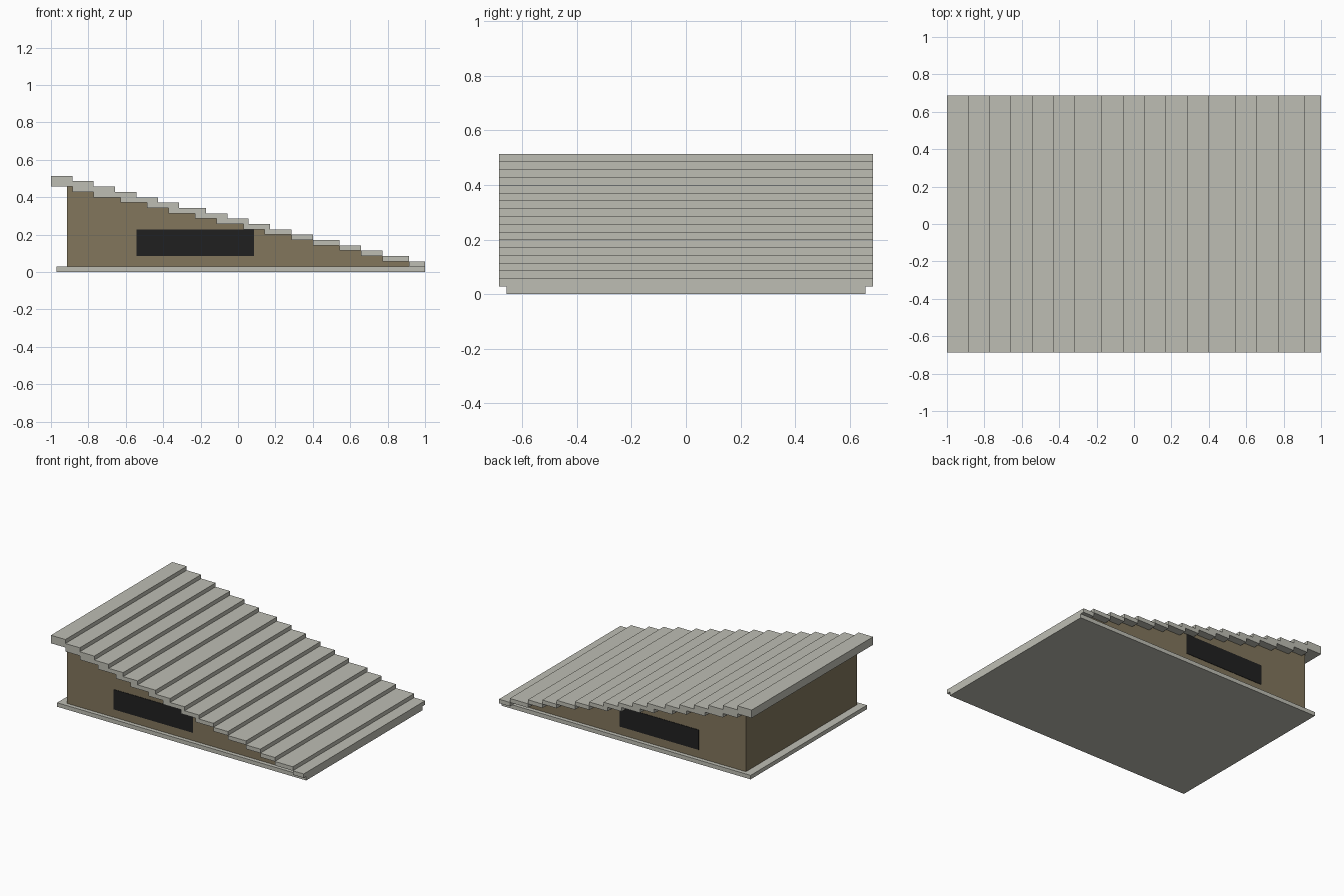
import bpy
import bmesh

U = 1 / 35          # grid unit of the model
COLUMNS = 70        # overall length in units
LAYERS = 17         # number of roof planks


def make_material(name, rgb):
    mat = bpy.data.materials.new(name)
    mat.use_nodes = True
    colour = (*rgb, 1.0)
    mat.diffuse_color = colour
    bsdf = next(n for n in mat.node_tree.nodes if n.type == 'BSDF_PRINCIPLED')
    bsdf.inputs['Base Color'].default_value = colour
    bsdf.inputs['Roughness'].default_value = 0.9
    return mat


def make_prism(name, profile, y0, y1, mat):
    """Extrude an x-z outline, given in grid units, from y0 to y1."""
    bm = bmesh.new()
    verts = [bm.verts.new((x * U - 1, y0 * U, z * U)) for x, z in profile]
    face = bm.faces.new(verts)
    extruded = bmesh.ops.extrude_face_region(bm, geom=[face])['geom']
    moved = [v for v in extruded if isinstance(v, bmesh.types.BMVert)]
    bmesh.ops.translate(bm, verts=moved, vec=(0, (y1 - y0) * U, 0))
    bmesh.ops.recalc_face_normals(bm, faces=bm.faces)
    mesh = bpy.data.meshes.new(name)
    bm.to_mesh(mesh)
    bm.free()
    mesh.materials.append(mat)
    obj = bpy.data.objects.new(name, mesh)
    bpy.context.scene.collection.objects.link(obj)
    return obj


def rectangle(x0, x1, z0, z1):
    return [(x0, z0), (x1, z0), (x1, z1), (x0, z1)]


cube = bpy.data.objects.get("Cube")
if cube:
    bpy.data.objects.remove(cube, do_unlink=True)

stone = make_material("pale_stone", (0.515, 0.515, 0.456))
brown = make_material("wall_brown", (0.223, 0.181, 0.107))
black = make_material("window_black", (0.0144, 0.0144, 0.0144))

# Ground slab
make_prism("base_slab", rectangle(1, COLUMNS, 0, 1), -23, 23, stone)

# Stepped roof, from the highest plank down to the ground slab
starts = [0, 0, 4, 8, 13, 18, 22, 27, 31, 36, 40, 45, 49, 54, 58, 62, 67]
ends = [4, 8, 12, 16, 20, 24, 29, 33, 37, 41, 45, 49, 54, 58, 62, 67, 70]
for i, (start, end) in enumerate(zip(starts, ends)):
    bottom = LAYERS - i
    make_prism(f"roof_plank_{i + 1}", rectangle(start, end, bottom, bottom + 1),
               -24, 24, stone)

# Walls follow the underside of the roof
outline = [(3, 1), (starts[-1], 1)]
for i in range(LAYERS - 2, 0, -1):
    top = LAYERS - i
    outline += [(starts[i + 1], top), (max(starts[i], 3), top)]
make_prism("walls", outline, -22, 22, brown)

# Dark windows as thin plates on the front and back walls
for name, side in (("front_window", -1), ("back_window", 1)):
    make_prism(name, rectangle(16, 38, 3, 8), side * 21.95, side * 22.1, black)
